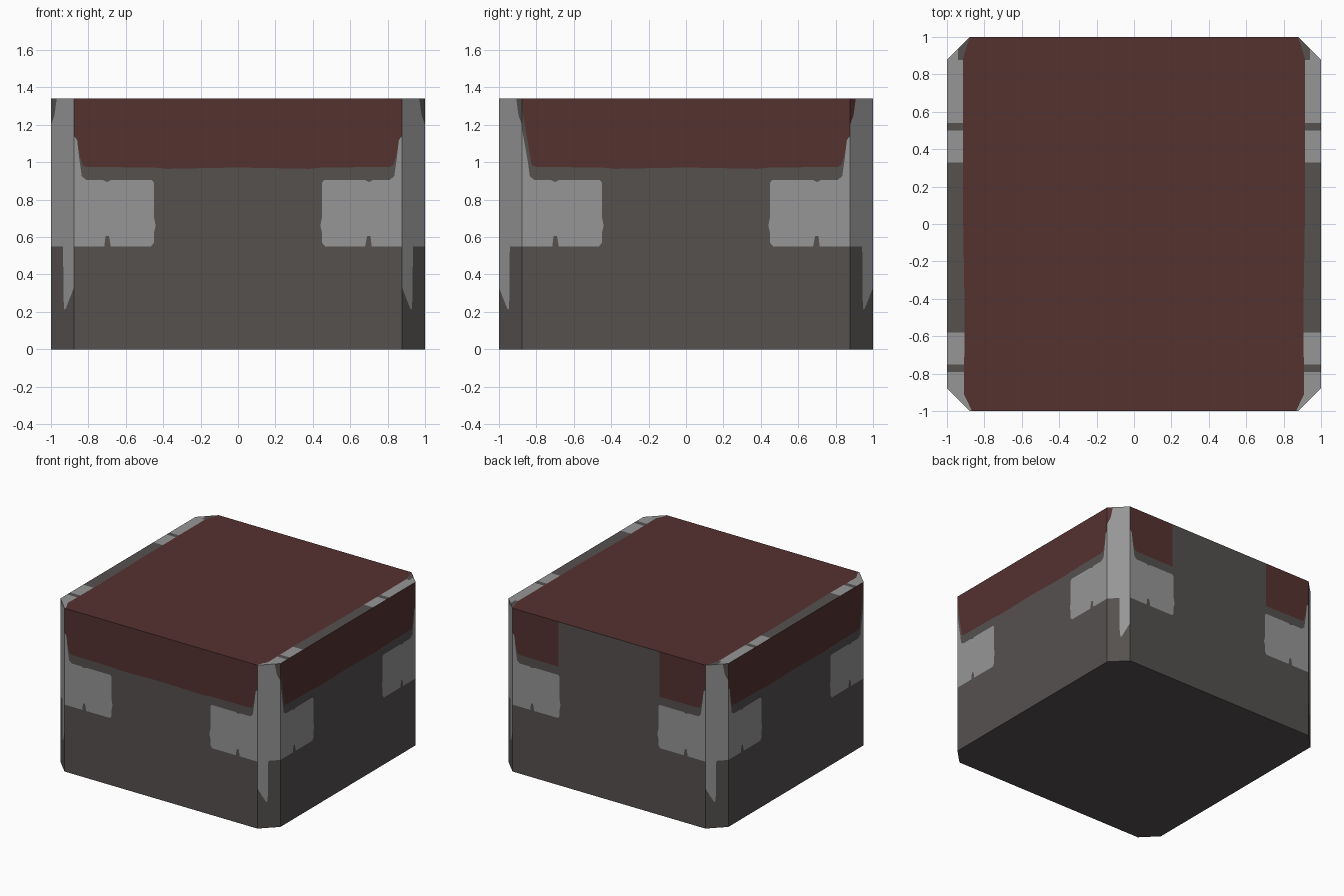
import bpy, bmesh
from mathutils import Vector
from mathutils.geometry import delaunay_2d_cdt

if "Cube" in bpy.data.objects:
    bpy.data.objects.remove(bpy.data.objects["Cube"])

H, E = 1.342, 0.877      # height, half width of a wall between the chamfers
DARK, LIGHT, RED = 0, 1, 2


def material(name, rgb):
    m = bpy.data.materials.new(name)
    m.diffuse_color = (*rgb, 1)
    m.use_nodes = True
    m.node_tree.nodes["Principled BSDF"].inputs["Base Color"].default_value = m.diffuse_color
    return m


mats = [material("dark stone", (0.089, 0.082, 0.078)),
        material("light stone", (0.305, 0.305, 0.305)),
        material("dark red cloth", (0.090, 0.032, 0.030))]

bm = bmesh.new()


def panel(outline, regions, place):
    """Flush panel: outline in dark stone, cut into coloured regions."""
    verts, faces, cols = [], [], []
    for col, pts in [(DARK, outline)] + regions:
        area = sum(a[0] * b[1] - b[0] * a[1] for a, b in zip(pts, pts[1:] + pts[:1]))
        pts = pts if area > 0 else pts[::-1]
        faces.append(list(range(len(verts), len(verts) + len(pts))))
        verts += [Vector(p) for p in pts]
        cols.append(col)
    out = delaunay_2d_cdt(verts, [], faces, 1, 1e-5)
    vs = [bm.verts.new(place(v)) for v in out[0]]
    for tri, orig in zip(out[2], out[5]):
        a, b, c = (out[0][i] for i in tri)
        if (b - a).cross(c - a) < 0:
            tri = tri[::-1]
        f = bm.faces.new([vs[i] for i in tri])
        f.material_index = cols[max(orig)] if orig else DARK


def flip(pts):
    return [(-u, v) for u, v in pts]


# Light block on the left end of a wall; its upper tip follows the cloth edge
block = [(-E, .55), (-.715, .55), (-.708, .605), (-.69, .605), (-.68, .55),
         (-.465, .55), (-.45, .57), (-.45, .62), (-.44, .66), (-.45, .71),
         (-.45, .89), (-.46, .905), (-.68, .905), (-.70, .895), (-.72, .905),
         (-.81, .905), (-.835, .925)]
tip = [(-.85, 1.03), (-.86, 1.12), (-E, 1.14)]
front_tip = [(-.845, 1.0), (-E, 1.18)]
# Lower-left cloth edge, from the top down, and the short form at side fronts
hem = [(-E, 1.14), (-.86, 1.12), (-.845, 1.03), (-.83, .985), (-.81, .975)]
front_hem = [(-E, 1.29), (-.85, 1.13), (-.825, .985), (-.80, .975)]
middle = [(-.45, .972), (-.38, .965), (0, .972), (.38, .965), (.45, .972)]


def wall_regions(left_tip, left_hem, right_tip, right_hem):
    cloth = [(-E, H)] + left_hem + middle + flip(right_hem)[::-1] + [(E, H)]
    return [(LIGHT, block + left_tip), (LIGHT, flip(block + right_tip)), (RED, cloth)]


half_cloth = [(-E, H)] + hem + [(-.46, .972), (-.46, H)]
walls = {
    "front": wall_regions(tip, hem, tip, hem),
    "right": wall_regions(front_tip, front_hem, tip, hem),
    "back": [(LIGHT, block + tip), (LIGHT, flip(block + tip)),
             (RED, half_cloth), (RED, flip(half_cloth))],
    "left": wall_regions(tip, hem, front_tip, front_hem),
}

# Corner chamfer: t = 0 beside the front or back, t = 1 beside a side wall
chamfer = [(0, .33), (.35, .22), (.42, .21), (.46, .28), (.47, .55), (1, .55),
           (1, 1.2), (.85, 1.25), (.75, H), (0, H)]
corner_cloth = [(1, 1.2), (.85, 1.25), (.75, H), (1, H)]

# Octagonal plan, anticlockwise from the front wall
plan = [(-E, -1), (E, -1), (1, -E), (1, E), (E, 1), (-E, 1), (-1, E), (-1, -E)]
names = ["front", "", "right", "", "back", "", "left", ""]

# Walls and chamfers
for i, name in enumerate(names):
    p, q = Vector(plan[i]), Vector(plan[(i + 1) % 8])
    half = (q - p).length / 2
    if name:
        regions = walls[name]
    else:
        def local(pts):
            return [((2 * (t if i in (1, 5) else 1 - t) - 1) * half, z) for t, z in pts]
        regions = [(LIGHT, local(chamfer))]
        if i == 3:
            regions.append((RED, local(corner_cloth)))
    mid, along = (p + q) / 2, (q - p).normalized()
    panel([(-half, 0), (half, 0), (half, H), (-half, H)], regions,
          lambda v: (*(mid + along * v.x), v.y))

# Top: red cloth between two banded stone edges
cloth_side = [(E - .01, -1), (.885, -.96), (.91, -.91), (.905, -.5), (.915, .1),
              (.915, .88), (.90, .93), (E, 1)]
top = []
for s in (1, -1):
    for lo, hi in ((-.75, -.58), (.33, .50), (.54, E)):
        top.append((LIGHT, [(s * .89, lo), (s, lo), (s, hi), (s * .89, hi)]))
    top.append((LIGHT, [(s * .86, -.79), (s, -.79), (s, -E), (s * E, -1), (s * .86, -1)]))
    top.append((LIGHT, [(s * .94, E), (s, E), (s * .94, .937)]))
top.append((RED, cloth_side + flip(cloth_side)[::-1]))
panel(plan, top, lambda v: (v.x, v.y, H))

# Underside
bm.faces.new([bm.verts.new((x, y, 0)) for x, y in reversed(plan)])

bmesh.ops.remove_doubles(bm, verts=bm.verts, dist=1e-5)
mesh = bpy.data.meshes.new("chamfered_block")
bm.to_mesh(mesh)
bm.free()
for m in mats:
    mesh.materials.append(m)
bpy.context.collection.objects.link(bpy.data.objects.new("chamfered_block", mesh))
